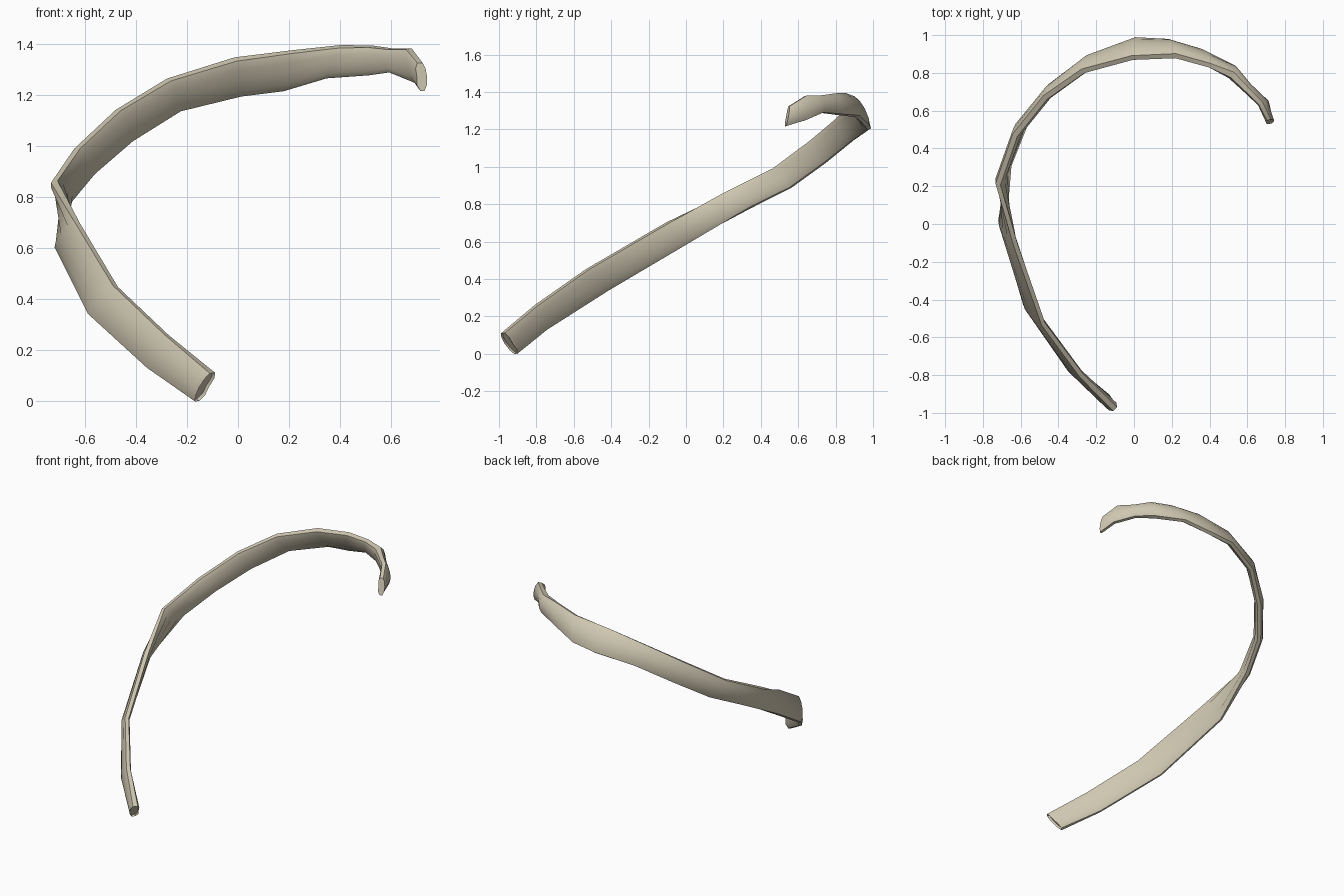
import bpy
import bmesh
from mathutils import Vector

cube = bpy.data.objects.get("Cube")
if cube:
    bpy.data.objects.remove(cube, do_unlink=True)


def make_material(name, colour):
    material = bpy.data.materials.new(name)
    material.use_nodes = True
    material.diffuse_color = colour
    for node in material.node_tree.nodes:
        if node.type == "BSDF_PRINCIPLED":
            node.inputs["Base Color"].default_value = colour
    return material


# Stations along the curved bone: upper edge, lower edge, half thickness
stations = [
    ((-.10, -.98, .11), (-.16, -.91, .00), .03),
    ((-.28, -.80, .26), (-.35, -.75, .13), .025),
    ((-.48, -.53, .45), (-.58, -.42, .34), .023),
    ((-.63, -.10, .70), (-.71, .02, .60), .025),
    ((-.72, .21, .86), (-.66, .34, .78), .028),
    ((-.63, .47, .99), (-.57, .56, .89), .028),
    ((-.47, .67, 1.14), (-.42, .74, 1.02), .028),
    ((-.27, .81, 1.26), (-.23, .89, 1.14), .028),
    ((-.01, .88, 1.34), (.01, .98, 1.20), .028),
    ((.22, .89, 1.37), (.18, .97, 1.22), .028),
    ((.40, .84, 1.39), (.35, .92, 1.27), .026),
    ((.52, .79, 1.39), (.52, .82, 1.28), .034),
    ((.60, .71, 1.38), (.60, .73, 1.29), .026),
    ((.67, .64, 1.38), (.70, .64, 1.25), .025),
    ((.71, .56, 1.33), (.72, .54, 1.22), .022),
]

# Flattened section: across the width, then through the thickness.
# Rounded outside, flat inside with a slight hollow.
section = [(1, .5), (.6, .95), (0, 1.1), (-.6, .9), (-1, .4),
           (-1, -.4), (-.6, -.9), (0, -.8), (.6, -.9), (1, -.5)]


def sweep(name, stations, section, material):
    uppers = [Vector(s[0]) for s in stations]
    lowers = [Vector(s[1]) for s in stations]
    centres = [(a + b) / 2 for a, b in zip(uppers, lowers)]
    last = len(stations) - 1
    bm = bmesh.new()
    rings = []
    for i, centre in enumerate(centres):
        along = centres[min(i + 1, last)] - centres[max(i - 1, 0)]
        width = (uppers[i] - lowers[i]) / 2
        outward = width.cross(along).normalized() * stations[i][2]
        rings.append([bm.verts.new(centre + width * u + outward * v)
                      for u, v in section])
    count = len(section)
    for a, b in zip(rings, rings[1:]):
        for j in range(count):
            k = (j + 1) % count
            bm.faces.new((a[j], a[k], b[k], b[j]))

    # Dished front end and gently domed head end
    ends = [(rings[0], centres[1] - centres[0], .015),
            (rings[-1], centres[-1] - centres[-2], .01)]
    for ring, direction, depth in ends:
        cap = bm.faces.new(ring)
        bmesh.ops.inset_region(bm, faces=[cap], thickness=.007)
        for vert in cap.verts:
            vert.co += direction.normalized() * depth
    bmesh.ops.recalc_face_normals(bm, faces=bm.faces)

    mesh = bpy.data.meshes.new(name)
    bm.to_mesh(mesh)
    bm.free()
    mesh.materials.append(material)
    obj = bpy.data.objects.new(name, mesh)
    bpy.context.collection.objects.link(obj)
    return obj


bone = make_material("bone", (.62, .57, .44, 1))
rib = sweep("rib_bone", stations, section, bone)

# Smooth broad surfaces with crisp rims
bpy.ops.object.select_all(action="DESELECT")
rib.select_set(True)
bpy.context.view_layer.objects.active = rib
bpy.ops.object.shade_smooth_by_angle(angle=.7)
